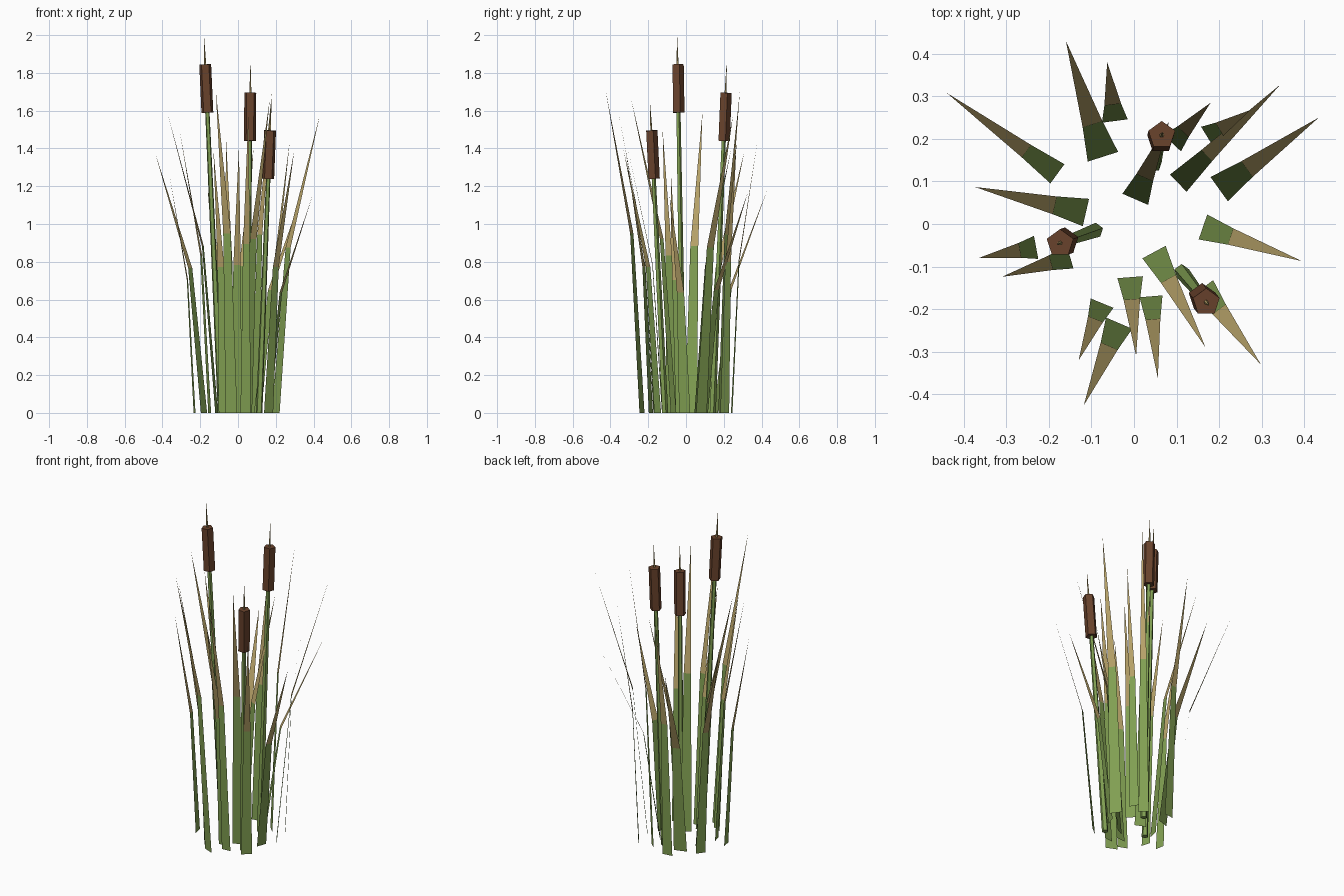
import bpy, bmesh
from mathutils import Vector

old = bpy.data.objects.get("Cube")
if old:
    bpy.data.objects.remove(old, do_unlink=True)


def material(name, rgb):
    m = bpy.data.materials.new(name)
    m.use_nodes = True
    m.diffuse_color = (*rgb, 1)
    bsdf = m.node_tree.nodes["Principled BSDF"]
    bsdf.inputs["Base Color"].default_value = (*rgb, 1)
    bsdf.inputs["Roughness"].default_value = 0.9
    return m


GREEN = material("leaf green", (0.22, 0.35, 0.085))
TAN = material("dry tan", (0.47, 0.36, 0.14))
BROWN = material("seed head brown", (0.14, 0.055, 0.025))


def finish(bm, name, mats):
    mesh = bpy.data.meshes.new(name)
    bm.to_mesh(mesh)
    bm.free()
    for m in mats:
        mesh.materials.append(m)
    obj = bpy.data.objects.new(name, mesh)
    bpy.context.collection.objects.link(obj)
    return obj


def blade(name, base, tip, height, width):
    """Flat leaf: green lower strip, then a dry pointed tip bent outward."""
    b, t = Vector((*base, 0)), Vector((*tip, height))
    mid = b.lerp(t, 0.28)
    mid.z = height * 0.555
    out = Vector((t.x - b.x, t.y - b.y, 0)).normalized()
    side = Vector((-out.y, out.x, 0)) * width / 2
    bm = bmesh.new()
    v = [bm.verts.new(p) for p in
         (b - side, b + side, mid + side * 0.65, mid - side * 0.65, t)]
    bm.faces.new(v[:4])
    bm.faces.new((v[3], v[2], v[4])).material_index = 1
    return finish(bm, name, (GREEN, TAN))


def tube(name, start, end, r1, r2, mat, sides=5):
    """Tapered flat-sided rod between two points."""
    a, b = Vector(start), Vector(end)
    bm = bmesh.new()
    bmesh.ops.create_cone(bm, cap_ends=True, segments=sides,
                          radius1=r1, radius2=r2, depth=(b - a).length)
    turn = Vector((0, 0, 1)).rotation_difference(b - a).to_matrix().to_4x4()
    turn.translation = (a + b) / 2
    bm.transform(turn)
    return finish(bm, name, (mat,))


# Leaf blades: base, tip, height, width
blades = [
    ((-.18, .118), (-.44, .308), 1.38, .056),
    ((-.113, .027), (-.374, .087), 1.59, .066),
    ((-.23, -.055), (-.365, -.08), 1.27, .055),
    ((-.15, -.078), (-.31, -.124), 1.50, .055),
    ((-.073, .158), (-.16, .43), 1.18, .075),
    ((-.045, .242), (-.063, .38), 1.45, .061),
    ((.09, .19), (.18, .285), 1.70, .056),
    ((.172, .205), (.274, .268), 1.44, .055),
    ((.104, .096), (.344, .328), 1.17, .056),
    ((.20, .082), (.434, .25), 1.58, .07),
    ((.162, -.007), (.394, -.087), 1.15, .062),
    ((.162, -.15), (.298, -.33), 1.39, .06),
    ((.047, -.066), (.168, -.29), 1.66, .062),
    ((.04, -.17), (.056, -.362), 1.61, .054),
    ((-.009, -.125), (.005, -.31), 1.41, .06),
    ((-.035, -.233), (-.118, -.426), 1.71, .067),
    ((-.075, -.186), (-.13, -.32), 1.39, .058),
    ((.003, .058), (.082, .24), 1.40, .066),
]
for i, spec in enumerate(blades, 1):
    blade(f"leaf_blade_{i}", *spec)

# Reed stalks: base, head centre, head bottom height
stalks = [
    ((-.09, -.015), (-.168, -.043), 1.59),
    ((.048, .14), (.064, .204), 1.44),
    ((.112, -.112), (.165, -.178), 1.24),
]
for i, (base, top, z) in enumerate(stalks, 1):
    foot = Vector((*base, 0))
    axis = Vector((*top, z + 0.13)) - foot

    def at(h):
        return foot + axis * (h / axis.z)

    tube(f"stem_{i}", at(0), at(z + 0.02), 0.018, 0.012, GREEN)
    tube(f"seed_head_{i}", at(z), at(z + 0.255), 0.033, 0.033, BROWN)
    tube(f"head_spike_{i}", at(z + 0.25), at(z + 0.4), 0.006, 0.001, TAN)
